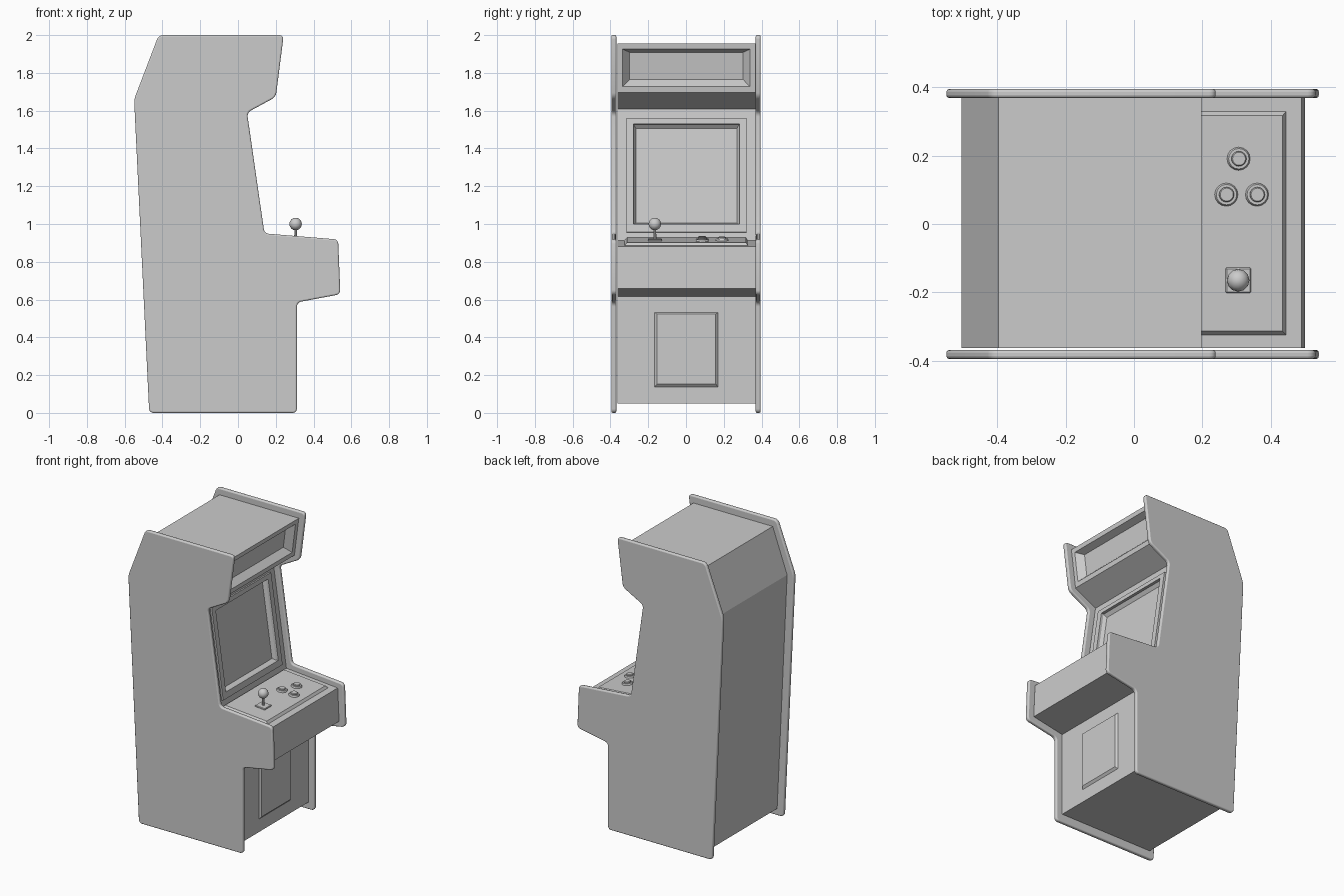
import bpy, bmesh, math
from mathutils import Vector

old = bpy.data.objects.get("Cube")
if old:
    bpy.data.objects.remove(old)

grey = bpy.data.materials.new("plain grey")
grey.use_nodes = True
colour = (0.6, 0.6, 0.6, 1)
grey.diffuse_color = colour
grey.node_tree.nodes["Principled BSDF"].inputs["Base Color"].default_value = colour


def finish(name, bm):
    mesh = bpy.data.meshes.new(name)
    bmesh.ops.recalc_face_normals(bm, faces=bm.faces)
    bm.to_mesh(mesh)
    bm.free()
    mesh.materials.append(grey)
    ob = bpy.data.objects.new(name, mesh)
    bpy.context.collection.objects.link(ob)
    return ob


def smooth(ob):
    bpy.ops.object.select_all(action='DESELECT')
    ob.select_set(True)
    bpy.context.view_layer.objects.active = ob
    bpy.ops.object.shade_smooth_by_angle(angle=math.radians(35))


def add_bevel(ob, width, segments):
    mod = ob.modifiers.new("rounded edge", 'BEVEL')
    mod.width, mod.segments = width, segments
    mod.limit_method, mod.angle_limit = 'ANGLE', math.radians(40)


# Side panels: rounded outline, thickened, with a rounded rim
outline = [(-.47, 0), (.312, 0), (.312, .585), (.542, .628), (.53, .918), (.14, .95),
           (.048, 1.59), (.2, 1.672), (.242, 2), (-.42, 2), (-.55, 1.66)]


def side_panel(name, y, thick):
    bm = bmesh.new()
    face = bm.faces.new([bm.verts.new((x, y, z)) for x, z in outline])
    bmesh.ops.bevel(bm, geom=bm.verts[:], offset=.022, segments=4,
                    profile=.5, affect='VERTICES')
    ext = bmesh.ops.extrude_face_region(bm, geom=bm.faces[:])
    moved = [v for v in ext["geom"] if isinstance(v, bmesh.types.BMVert)]
    bmesh.ops.translate(bm, verts=moved, vec=(0, thick, 0))
    ob = finish(name, bm)
    add_bevel(ob, .008, 3)
    smooth(ob)


side_panel("right_side_panel", -.395, .026)
side_panel("left_side_panel", .369, .026)

# Cabinet body: one strip per outline segment; some strips carry stepped
# rectangles given as (half width, start, end, height above the strip)
body = [(-.43, .05), (.272, .05), (.272, .615), (.5, .658), (.49, .882), (.105, .913),
        (.005, 1.61), (.165, 1.695), (.198, 1.955), (-.397, 1.955), (-.505, 1.655)]
details = {
    1: [(.168, .088, .482, 0), (.155, .103, .473, .013)],                    # coin door
    4: [(.327, .045, .38, 0), (.315, .057, .37, .016)],                      # control plate
    5: [(.318, .043, .652, 0), (.318, .043, .652, .012), (.28, .085, .622, .012),
        (.28, .085, .622, -.005), (.267, .098, .602, -.025)],                # screen
    7: [(.337, .032, .232, 0), (.3, .065, .21, -.045)],                      # marquee
}
Y0, Y1, MID = -.3625, .373, .002


def build_body():
    bm = bmesh.new()
    ends = [[bm.verts.new((x, y, z)) for x, z in body] for y in (Y0, Y1)]
    for end in ends:
        bm.faces.new(end)
    for i in range(len(body)):
        j = (i + 1) % len(body)
        ring = [ends[0][i], ends[1][i], ends[1][j], ends[0][j]]
        start = Vector((body[i][0], 0, body[i][1]))
        along = (Vector((body[j][0], 0, body[j][1])) - start).normalized()
        out = Vector((0, 1, 0)).cross(along)
        for half, a, b, height in details.get(i, []):
            new = [bm.verts.new(start + along * t + out * height + Vector((0, MID + w, 0)))
                   for w, t in ((-half, a), (half, a), (half, b), (-half, b))]
            for k in range(4):
                n = (k + 1) % 4
                bm.faces.new((ring[k], ring[n], new[n], new[k]))
            ring = new
        bm.faces.new(ring)
    finish("cabinet_body", bm)


build_body()

# Controls lie on the sloping plate
SLOPE = math.atan2(.031, .385)


def plate_z(x):
    return .882 + (.49 - x) * math.tan(SLOPE) + .016


def lathe(name, x, y, profile, steps=16):
    bm = bmesh.new()
    verts = [bm.verts.new((r, 0, z)) for r, z in profile]
    edges = [bm.edges.new(pair) for pair in zip(verts, verts[1:])]
    bmesh.ops.spin(bm, geom=verts + edges, axis=(0, 0, 1), cent=(0, 0, 0),
                   angle=math.tau, steps=steps)
    bmesh.ops.remove_doubles(bm, verts=bm.verts, dist=.0001)
    ob = finish(name, bm)
    ob.location = (x, y, plate_z(x))
    ob.rotation_euler.y = SLOPE
    smooth(ob)


# Push buttons: collar with a raised plunger
button = [(.034, -.005), (.034, .004), (.03, .01), (.022, .01), (.022, .016), (.019, .019), (0, .019)]
for n, (x, y) in enumerate([(.306, .191), (.27, .086), (.36, .086)], 1):
    lathe(f"button_{n}", x, y, button)

# Joystick: square base, shaft and ball
JX, JY = .305, -.165
bm = bmesh.new()
bmesh.ops.create_cube(bm, size=1)
bmesh.ops.scale(bm, vec=(.074, .074, .012), verts=bm.verts)
base = finish("joystick_base", bm)
base.location = (JX, JY, plate_z(JX) + .002)
base.rotation_euler.y = SLOPE
add_bevel(base, .003, 1)

bm = bmesh.new()
bmesh.ops.create_cone(bm, cap_ends=True, segments=10, radius1=.008, radius2=.007, depth=.08)
shaft = finish("joystick_shaft", bm)
shaft.location = (JX, JY, .948)
smooth(shaft)

bm = bmesh.new()
bmesh.ops.create_uvsphere(bm, u_segments=12, v_segments=8, radius=.033)
ball = finish("joystick_ball", bm)
ball.location = (JX, JY, 1.0)
smooth(ball)
